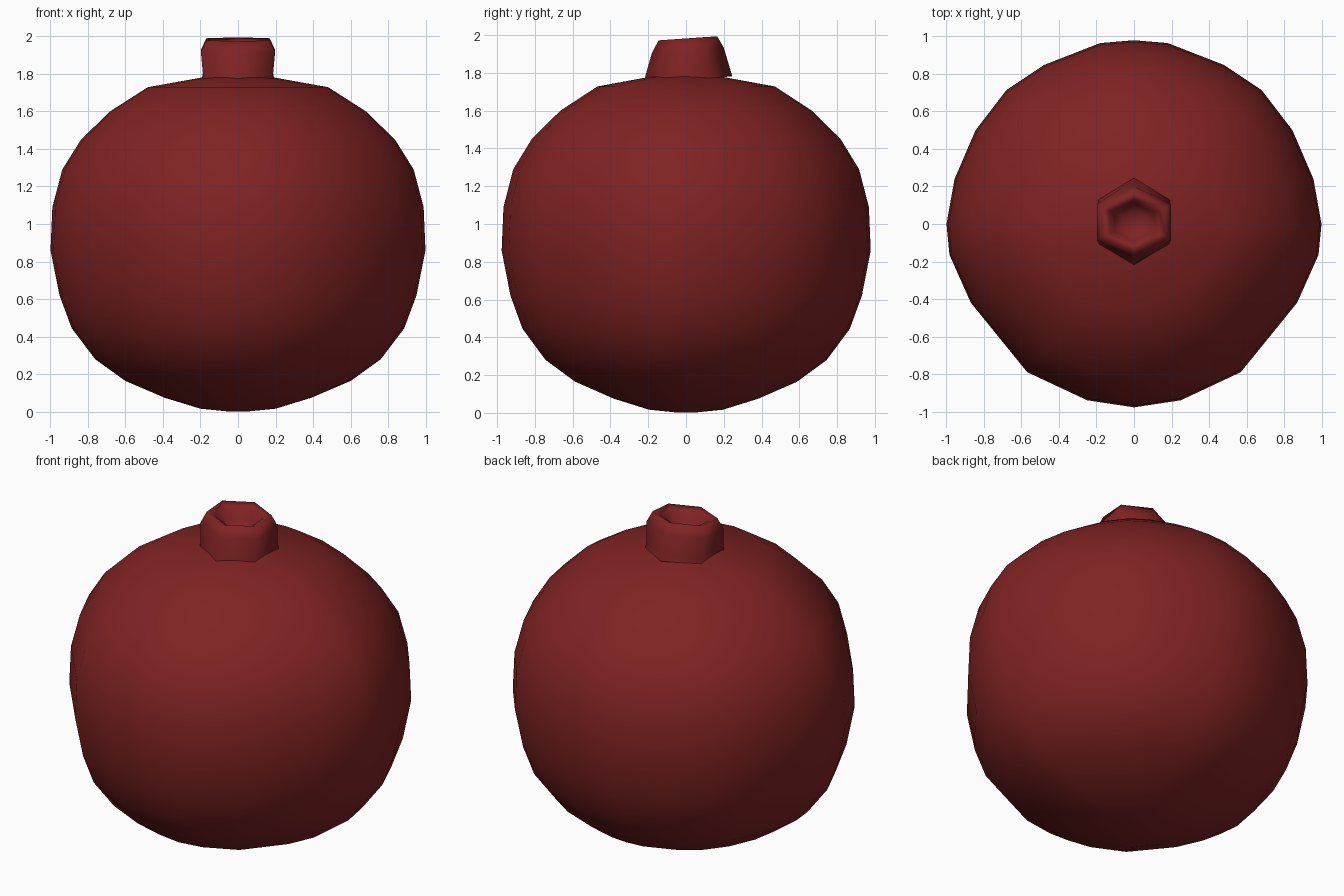
import bpy, bmesh, math

if "Cube" in bpy.data.objects:
    bpy.data.objects.remove(bpy.data.objects["Cube"])

skin = bpy.data.materials.new("dark red skin")
skin.diffuse_color = (0.215, 0.0165, 0.0165, 1)
skin.use_nodes = True
skin.node_tree.nodes["Principled BSDF"].inputs["Base Color"].default_value = skin.diffuse_color


def loft(name, outline, levels, y_shift=0.0, tilt=0.0, caps=(False, False)):
    """Stack scaled copies (x scale, y scale, z) of an outline; tilt lifts the back."""
    bm = bmesh.new()
    rings = []
    for sx, sy, z in levels:
        rings.append([bm.verts.new((x * sx, y * sy + y_shift, z + tilt * y * sy))
                      for x, y in outline])
    n = len(outline)
    for low, high in zip(rings, rings[1:]):
        for i in range(n):
            j = (i + 1) % n
            bm.faces.new((low[i], low[j], high[j], high[i]))
    if caps[0]:
        bm.faces.new(rings[0][::-1])
    if caps[1]:
        bm.faces.new(rings[-1])
    mesh = bpy.data.meshes.new(name)
    bm.to_mesh(mesh)
    bm.free()
    mesh.materials.append(skin)
    for p in mesh.polygons:
        p.use_smooth = True
    obj = bpy.data.objects.new(name, mesh)
    bpy.context.collection.objects.link(obj)
    return obj


# slightly uneven round cross-section, right half from front to back, then mirrored
half = [(0.25, -0.94), (0.57, -0.79), (0.87, -0.42), (0.984, -0.165), (1.0, 0.0),
        (0.957, 0.24), (0.845, 0.50), (0.68, 0.715), (0.48, 0.848), (0.18, 0.965)]
round_outline = [(0, -0.978)] + half + [(0, 0.98)] + [(-x, y) for x, y in reversed(half)]

# round fruit body, open under the crown
body_profile = [
    (0.05, 0.002), (0.20, 0.017), (0.39, 0.075), (0.60, 0.165), (0.76, 0.28),
    (0.885, 0.445), (0.95, 0.62), (0.998, 0.86), (0.988, 1.09), (0.935, 1.29),
    (0.835, 1.45), (0.68, 1.60), (0.48, 1.728), (0.18, 1.782)]
loft("fruit_body", round_outline, [(r, r, z) for r, z in body_profile],
     caps=(True, False))

# short hollow six-sided crown: flared foot, outer wall, rim, sunken cup
hexagon = [(math.cos(a), math.sin(a))
           for a in (math.pi * (i / 3 + 1 / 6) for i in range(6))]
loft("crown", hexagon, [
    (0.222, 0.235, 1.765), (0.215, 0.225, 1.80), (0.228, 0.19, 1.92),
    (0.195, 0.155, 1.983), (0.15, 0.12, 1.965), (0.12, 0.10, 1.90),
    (0.07, 0.06, 1.865)],
    y_shift=0.01, tilt=0.07, caps=(False, True))
